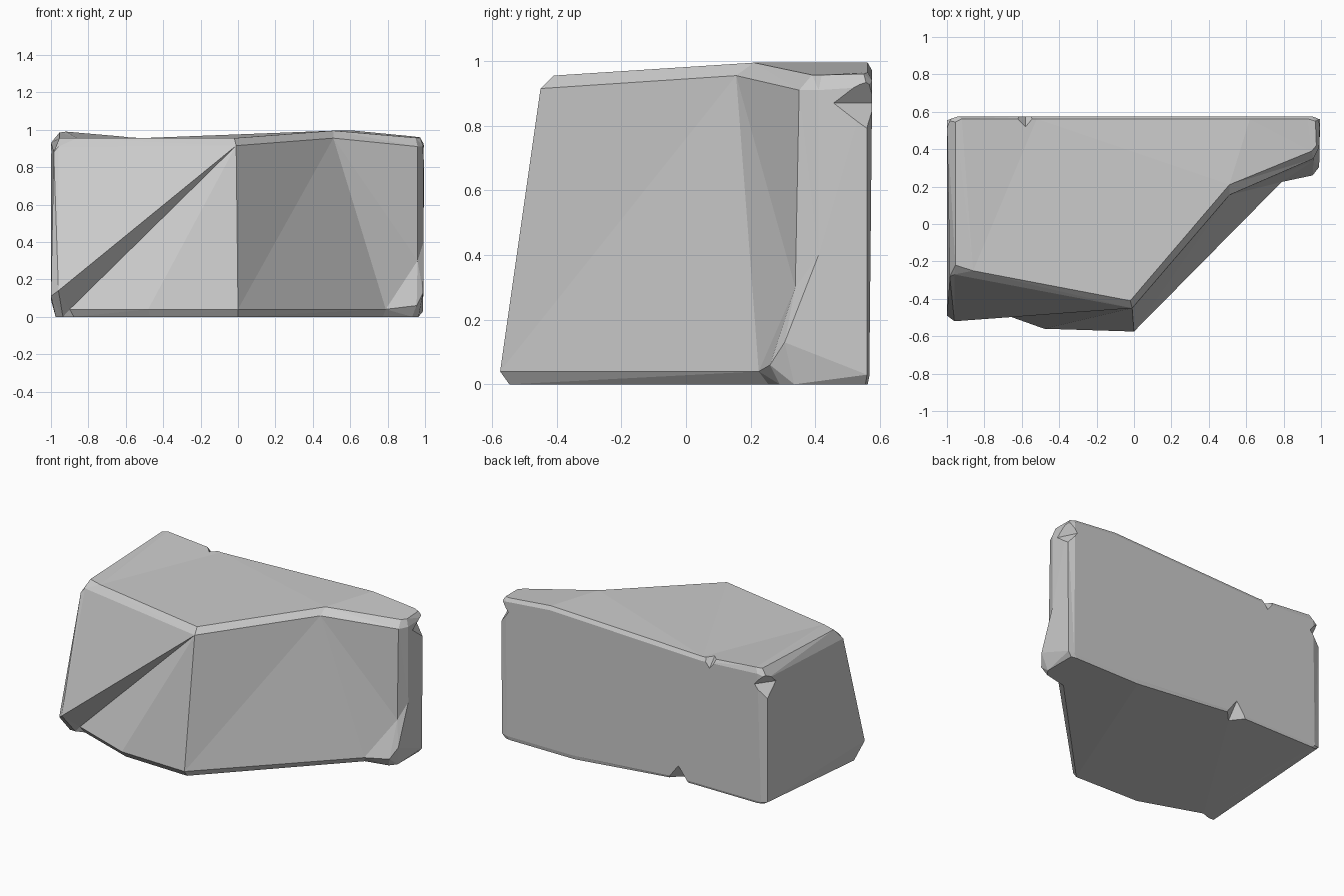
import bpy, bmesh
from mathutils import Vector

if "Cube" in bpy.data.objects:
    bpy.data.objects.remove(bpy.data.objects["Cube"])

# Rock columns, counter-clockwise: (low point, high point, top point)
left_front = [
    ((-1.0, -.49, .11), (-.985, -.28, .88), (-.955, -.22, .955)),
    ((-.96, -.52, .14), (-.96, -.27, .91), (-.86, -.25, .955)),
]
# Three low points fan out from one apex, leaving the undercut wedge
apex, apex_top = (-.01, -.45, .915), (-.02, -.41, .955)
front = [((x, y, .04), apex, apex_top)
         for x, y in ((-.9, -.41), (-.48, -.56), (0, -.575))]
front.append(((.79, .225, .04), (.51, .155, .955), (.51, .21, .995)))
right = [
    ((.955, .26, .06), (.96, .35, .91), (.95, .39, .957)),
    ((.99, .305, .13), (.99, .41, .91), (.975, .42, .957)),
    ((.99, .56, .03), (.995, .56, .92), (.97, .55, .96)),
]
# Back columns share a depth: (x low, x high, x top, z low, z high, z top)
back = [((a, .567, zl), (b, .576, zh), (c, .562, zt)) for a, b, c, zl, zh, zt in (
    (.95, .95, .93, .025, .94, .965), (.45, .62, .62, .025, .97, .995),
    (-.3, -.52, -.52, .085, .93, .955), (-.96, -.94, -.92, .085, .955, .99))]
left_back = [((-1.0, .555, .09), (-1.0, .555, .93), (-.955, .545, .985))]
columns = left_front + front + right + back + left_back


def bottom_point(p):
    """Foot of a column: pulled inward; the underside lifts at the back left."""
    x, y, z = p
    y = y * .95 if y < 0 else (y + .03 if y < .5 else y - .005)
    if x < -.8:
        y = max(y, -.41)
    lift = z - .015 if y > .5 and x < 0 else 0
    return (x * .98 if abs(x) < .9 else x * .975, y, lift)


def add_object(name, bm):
    mesh = bpy.data.meshes.new(name)
    bm.to_mesh(mesh)
    bm.free()
    obj = bpy.data.objects.new(name, mesh)
    bpy.context.collection.objects.link(obj)
    return obj


# Rock body lofted through the columns
bm = bmesh.new()
grid = [[bm.verts.new(p) for p in (bottom_point(c[0]),) + c] for c in columns]
n = len(grid)
for i in range(n):
    a, b = grid[i], grid[(i + 1) % n]
    for k in range(3):
        bm.faces.new((a[k], b[k], b[k + 1], a[k + 1]))
bm.faces.new([c[3] for c in grid])
bm.faces.new([c[0] for c in reversed(grid)])

# Kink in the two right-hand corner edges above the flared foot
for col, p in ((6, (.96, .338, .30)), (7, (.992, .41, .40))):
    low, high = grid[col][1:3]
    edge = bm.edges.get((low, high))
    bmesh.utils.edge_split(edge, low, .3)[1].co = p

bmesh.ops.remove_doubles(bm, verts=bm.verts, dist=.0005)
bmesh.ops.triangulate(bm, faces=bm.faces[:])
bmesh.ops.recalc_face_normals(bm, faces=bm.faces[:])
rock = add_object("rock", bm)

# Chips knocked out of the back edges and corners: (centre, half sizes)
chips = [
    ((-.58, .585, .975), (.07, .08, .09)),
    ((-.34, .585, .06), (.10, .10, .13)),
    ((-1.02, .60, .88), (.12, .17, .15)),
    ((1.01, .60, .87), (.09, .18, .13)),
]
for centre, size in chips:
    cb = bmesh.new()
    for axis in range(3):
        for sign in (-1, 1):
            p = Vector(centre)
            p[axis] += sign * size[axis]
            cb.verts.new(p)
    bmesh.ops.convex_hull(cb, input=cb.verts[:])
    bmesh.ops.recalc_face_normals(cb, faces=cb.faces[:])
    cutter = add_object("chip_cutter", cb)
    cutter.hide_render = True
    mod = rock.modifiers.new("chip", 'BOOLEAN')
    mod.operation, mod.object, mod.solver = 'DIFFERENCE', cutter, 'EXACT'
    bpy.context.view_layer.objects.active = rock
    bpy.ops.object.modifier_apply(modifier=mod.name)
    bpy.data.objects.remove(cutter)
